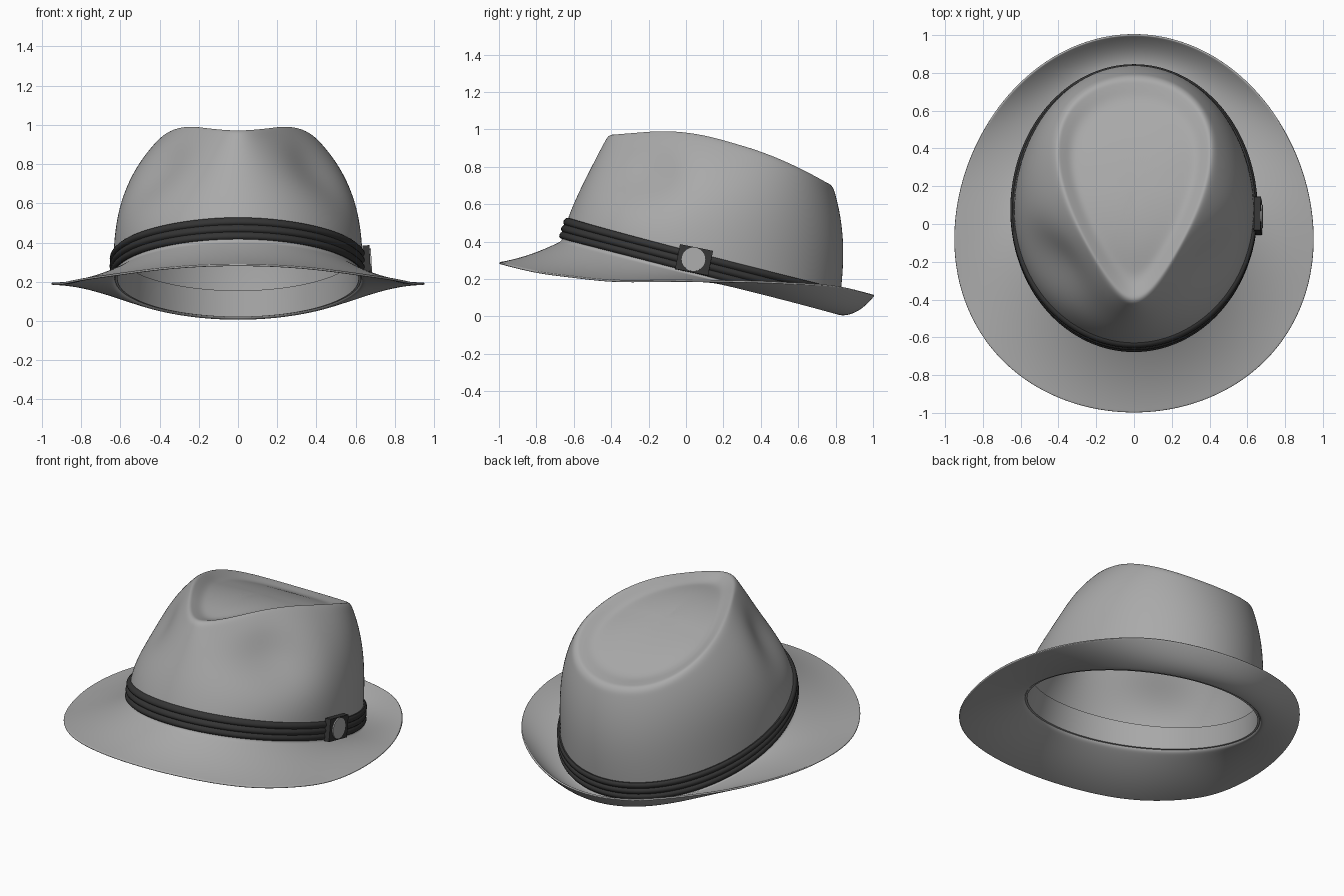
import bpy, bmesh
from math import sin, cos, pi, exp, tau, hypot

if "Cube" in bpy.data.objects:
    bpy.data.objects.remove(bpy.data.objects["Cube"])

SEG = 72
RIM_Z = [(-1.2, .345), (-1, .29), (-.8, .24), (-.4, .193), (0, .197), (.4, .192), (.8, .172), (1, .12), (1.2, .06)]
TOP_Z = [(-.6, .955), (-.42, .97), (-.1, .996), (.1, .972), (.4, .885), (.6, .80), (.8, .69), (1, .58)]


def interp(table, v):
    for (a, za), (b, zb) in zip(table, table[1:]):
        if v <= b:
            return za + (zb - za) * (v - a) / (b - a)
    return table[-1][1]


def curve(table, v):
    """Softened lookup, so the slope changes gradually."""
    return sum(interp(table, v + k * .04) for k in (-2, -1, 0, 1, 2)) / 5


# angle u = 0 is the back, pi is the front
def base(u):
    y = .075 + .74 * cos(u)
    return .637 * sin(u), y, .232 - .26 * y


def ridge(u, s=1, dz=0):
    """Teardrop edge of the crown top, scaled about its middle."""
    c = cos(u)
    x, y = (.385 + .175 * c) * sin(u) * s, .2 + (.6 * c - .015) * s
    return x, y, curve(TOP_Z, y) + dz


def brim(u, t):
    """Curved brim from the crown base (t=0) to the rim (t=1)."""
    c = cos(u)
    bx, by, bz = base(u)
    rx, ry = .953 * sin(u), c - .08 * sin(u) ** 2
    rz = curve(RIM_Z, ry)
    mz = .2 - .2 * c * c if c > 0 else .2 + .117 * c * c
    return (bx + (rx - bx) * t, by + (ry - by) * t,
            (1 - t) ** 2 * bz + 2 * t * (1 - t) * mz + t * t * rz)


def wall(u, h):
    """Crown side from base (h=0) to ridge (h=1), pinched at the front sides."""
    c = cos(u)
    b, r = base(u), ridge(u)
    g = h ** (3 + 1.7 * c)
    g += .2 * exp(-((c + .5) / .3) ** 2 - ((h - .66) / .22) ** 2)
    bulge = .028 * sin(pi * h) * max(c, 0)
    return (b[0] + (r[0] - b[0]) * g, b[1] + (r[1] - b[1]) * g + bulge,
            b[2] + (r[2] - b[2]) * h)


def wall_offset(u, d, o):
    """Point at height d above the crown base, pushed outwards by o."""
    x, y, z = wall(u, d / (ridge(u)[2] - base(u)[2]))
    nx, ny = sin(u) / .635, cos(u) / .745
    n = hypot(nx, ny)
    return x + o * nx / n, y + o * ny / n, z


def loft(name, rings, closed=False, cap=False):
    bm = bmesh.new()
    n = len(rings[0])
    vs = [[bm.verts.new(p) for p in r] for r in rings]
    for i in range(len(vs) if closed else len(vs) - 1):
        a, b = vs[i], vs[(i + 1) % len(vs)]
        for j in range(n):
            k = (j + 1) % n
            bm.faces.new((a[j], b[j], b[k], a[k]))
    if cap:
        mid = bm.verts.new(cap)
        for j in range(n):
            bm.faces.new((vs[-1][j], mid, vs[-1][(j + 1) % n]))
    if closed:
        bmesh.ops.recalc_face_normals(bm, faces=bm.faces)
    me = bpy.data.meshes.new(name)
    bm.to_mesh(me)
    bm.free()
    ob = bpy.data.objects.new(name, me)
    bpy.context.collection.objects.link(ob)
    return ob


def smooth(ob, angle):
    bpy.ops.object.select_all(action='DESELECT')
    ob.select_set(True)
    bpy.context.view_layer.objects.active = ob
    bpy.ops.object.shade_smooth_by_angle(angle=angle)


def material(name, v):
    m = bpy.data.materials.new(name)
    m.diffuse_color = (v, v, v, 1)
    m.use_nodes = True
    m.node_tree.nodes["Principled BSDF"].inputs["Base Color"].default_value = m.diffuse_color
    return m


us = [tau * j / SEG for j in range(SEG)]
dark = material("dark_ribbon", .035)
felt = material("grey_felt", .4)

# felt body: brim, crown wall and dented teardrop top in one sheet
rings = [[brim(u, t) for u in us] for t in (1, .97, .85, .68, .5, .32, .16, .05)]
rings += [[wall(u, h) for u in us] for h in (0, .05, .14, .25, .37, .48, .58, .68, .78, .87, .94, .985)]
rings += [[ridge(u, s, dz) for u in us] for s, dz in
          ((.97, .003), (.93, -.006), (.88, -.018), (.82, -.033), (.76, -.041),
           (.68, -.04), (.5, -.034), (.25, -.03))]
body = loft("hat_body", rings, cap=ridge(pi / 2, 0, -.03))
body.data.shade_smooth()
body.data.materials.append(felt)
sol = body.modifiers.new("thickness", 'SOLIDIFY')
sol.thickness, sol.offset = .012, -1
sub = body.modifiers.new("smooth", 'SUBSURF')
sub.levels = sub.render_levels = 2

# ribbon band with three rounded pleats
us = [tau * j / 128 for j in range(128)]
prof = [(.012, -.005)]
for i in range(3):
    for k in range(7):
        a = k / 6
        if i and not k:
            continue
        prof.append((.012 + .037 * (i + a), .007 + .011 * sin(pi * a) ** .7))
prof.append((.123, -.005))
band = loft("ribbon_band", [[wall_offset(u, d, o) for u in us] for d, o in prof], closed=True)
band.data.materials.append(dark)
smooth(band, .7)

# inner sweatband
sweat = loft("sweatband", [[wall_offset(u, d, o) for u in us] for d, o in
                           ((.0, -.010), (.135, -.010), (.135, -.026), (.0, -.022))], closed=True)
sweat.data.materials.append(felt)
smooth(sweat, .7)

# square buckle with a round button on the right side
bpy.ops.mesh.primitive_cube_add(size=1, location=(.656, .043, .302), rotation=(-.2, -.05, 0))
buckle = bpy.context.object
buckle.name = "buckle_plate"
buckle.scale = (.036, .18, .135)
buckle.data.materials.append(dark)
bev = buckle.modifiers.new("bevel", 'BEVEL')
bev.width, bev.segments = .006, 2

bpy.ops.mesh.primitive_cylinder_add(vertices=48, radius=.063, depth=.03,
                                    location=(.666, .04, .305), rotation=(0, pi / 2 - .05, 0))
button = bpy.context.object
button.name = "buckle_button"
button.data.materials.append(felt)
smooth(button, .7)
